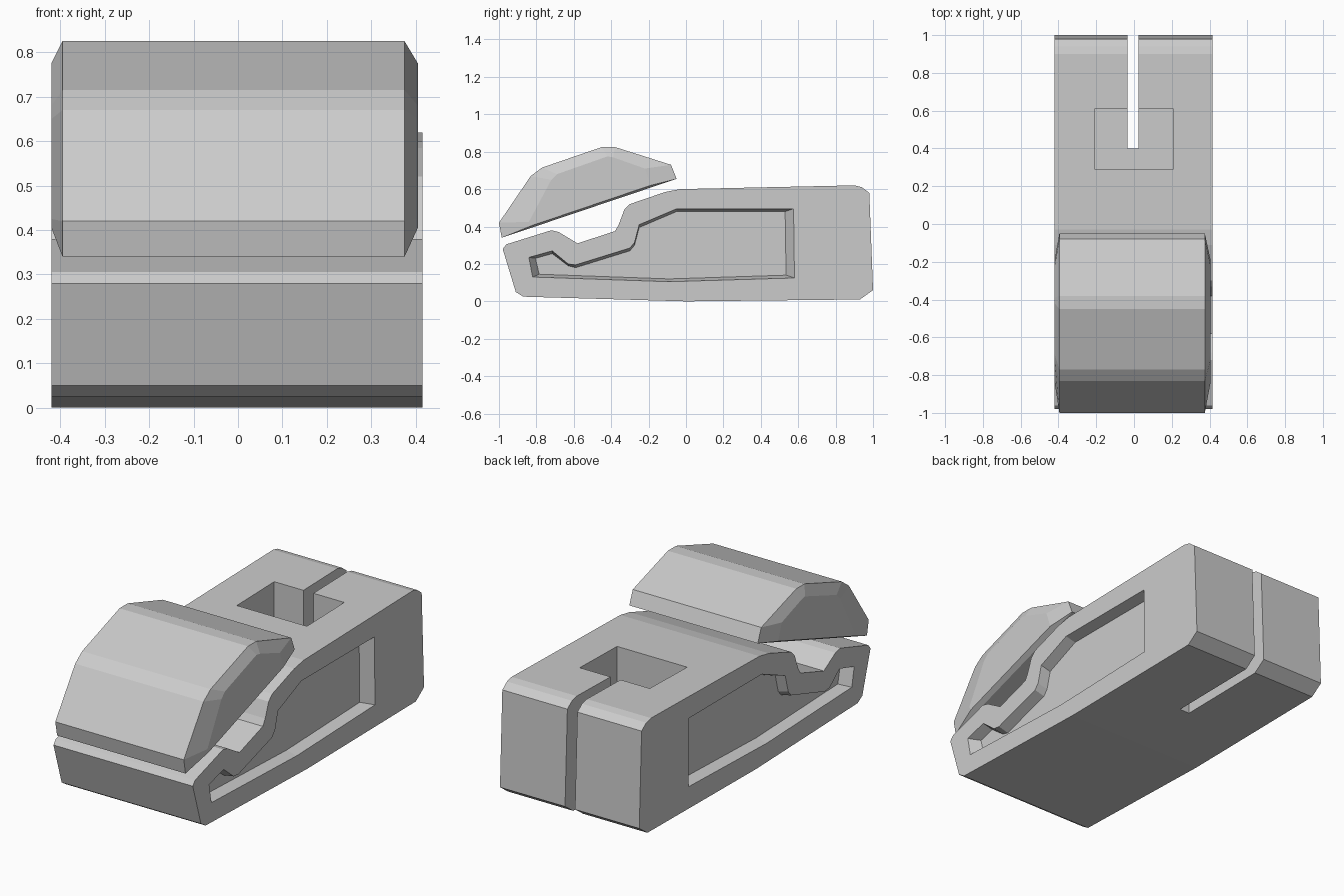
import bpy, bmesh

if "Cube" in bpy.data.objects:
    bpy.data.objects.remove(bpy.data.objects["Cube"])


def loft(name, rings):
    """Solid through (x, [(y, z), ...]) rings with equal point counts."""
    bm = bmesh.new()
    loops = [[bm.verts.new((x, y, z)) for y, z in pts] for x, pts in rings]
    n = len(loops[0])
    for a, b in zip(loops, loops[1:]):
        for i in range(n):
            j = (i + 1) % n
            bm.faces.new((a[i], a[j], b[j], b[i]))
    bm.faces.new(loops[0])
    bm.faces.new(loops[-1])
    bmesh.ops.recalc_face_normals(bm, faces=bm.faces)
    mesh = bpy.data.meshes.new(name)
    bm.to_mesh(mesh)
    bm.free()
    obj = bpy.data.objects.new(name, mesh)
    bpy.context.collection.objects.link(obj)
    return obj


def box(name, x0, x1, y0, y1, z0, z1):
    pts = [(y0, z0), (y1, z0), (y1, z1), (y0, z1)]
    return loft(name, [(x0, pts), (x1, pts)])


def cut(target, cutter):
    cutter.hide_render = True
    mod = target.modifiers.new("cut", 'BOOLEAN')
    mod.operation = 'DIFFERENCE'
    mod.solver = 'EXACT'
    mod.object = cutter
    bpy.context.view_layer.objects.active = target
    bpy.ops.object.modifier_apply(modifier=mod.name)
    bpy.data.objects.remove(cutter)


LEFT, RIGHT = -0.42, 0.415

# Body: side profile extruded across the width
body_profile = [(-0.98, 0.28), (-0.96, 0.305), (-0.72, 0.38), (-0.68, 0.37),
                (-0.58, 0.31), (-0.38, 0.375), (-0.36, 0.41), (-0.33, 0.49),
                (-0.30, 0.52), (-0.11, 0.585), (-0.03, 0.6), (0.90, 0.62),
                (0.94, 0.61), (0.98, 0.58), (1.0, 0.06), (0.93, 0.01),
                (0.0, 0.0), (-0.87, 0.025), (-0.91, 0.05)]
body = loft("body", [(LEFT, body_profile), (RIGHT, body_profile)])

# Tapered recess in both sides
rim = [(-0.84, 0.235), (-0.715, 0.27), (-0.63, 0.2), (-0.59, 0.195),
       (-0.30, 0.285), (-0.275, 0.315), (-0.25, 0.41), (-0.05, 0.495),
       (0.575, 0.495), (0.58, 0.125), (-0.09, 0.105), (-0.82, 0.13)]
floor = [(-0.805, 0.23), (-0.715, 0.255), (-0.63, 0.19), (-0.59, 0.18),
         (-0.30, 0.27), (-0.275, 0.3), (-0.25, 0.395), (-0.05, 0.48),
         (0.53, 0.48), (0.535, 0.14), (-0.09, 0.12), (-0.785, 0.145)]
for face, side in ((LEFT, -1), (RIGHT, 1)):
    cut(body, loft("recess_cutter", [(face - side * 0.06, floor),
                                     (face, rim), (face + side * 0.05, rim)]))

# Square pocket in the top and the slot through the rear
cut(body, box("pocket_cutter", -0.21, 0.21, 0.29, 0.61, 0.18, 0.8))
cut(body, box("slot_cutter", -0.035, 0.025, 0.4, 1.1, -0.1, 0.8))

# Floating tilted cap with chamfered ends
cap_profile = [(-1.0, 0.42), (-0.985, 0.34), (-0.05, 0.655), (-0.08, 0.73),
               (-0.38, 0.825), (-0.45, 0.825), (-0.77, 0.715), (-0.83, 0.67)]
cap_end = [(-0.84, 0.425), (-0.825, 0.405), (-0.19, 0.62), (-0.22, 0.71),
           (-0.39, 0.77), (-0.42, 0.775), (-0.69, 0.68), (-0.72, 0.65)]
loft("cap", [(-0.42, cap_end), (-0.395, cap_profile),
             (0.375, cap_profile), (0.405, cap_end)])
